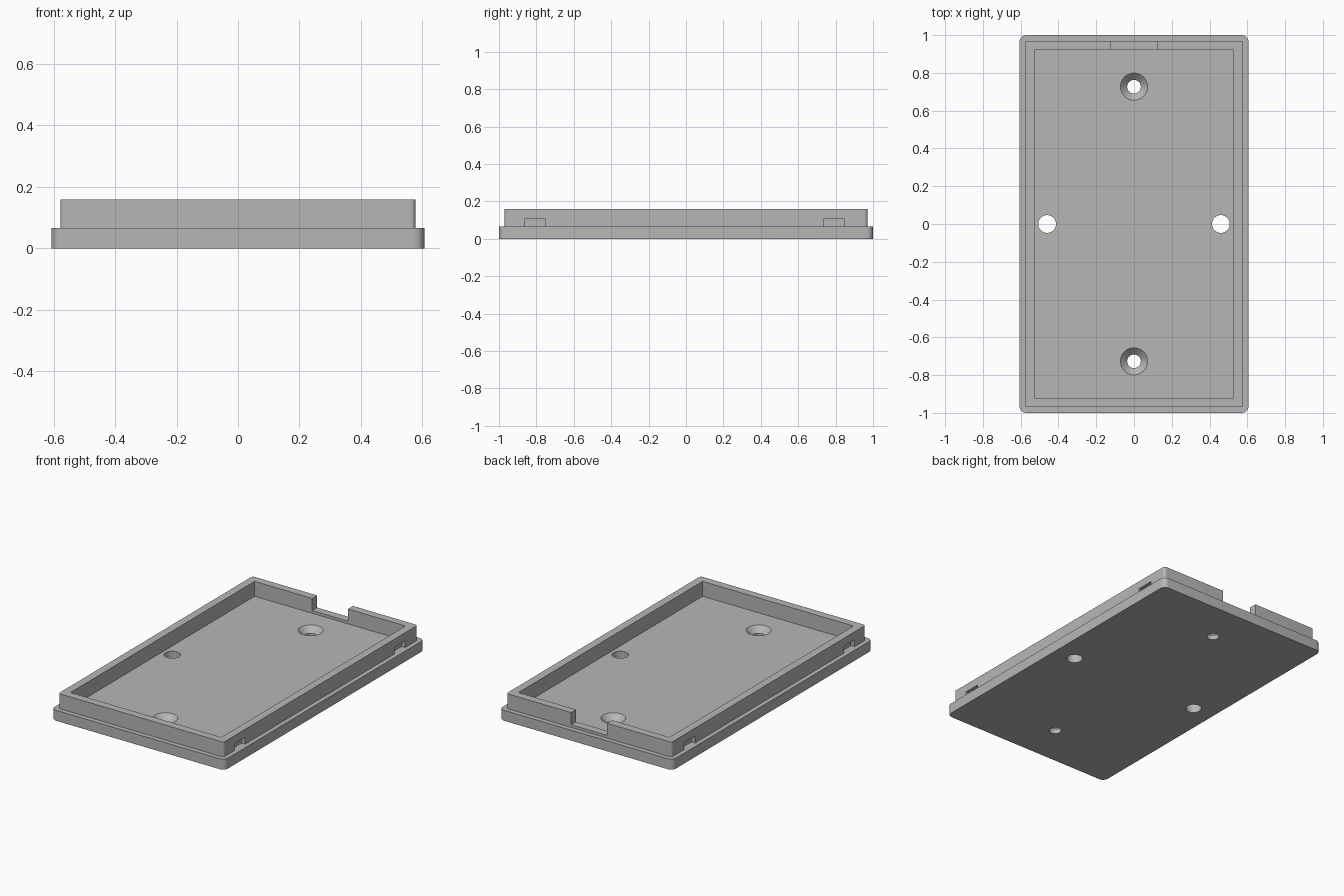
import bpy, bmesh, math

cube = bpy.data.objects.get("Cube")
if cube:
    bpy.data.objects.remove(cube, do_unlink=True)

grey = bpy.data.materials.new("plain grey")
grey.use_nodes = True
colour = (0.47, 0.47, 0.47, 1)
grey.diffuse_color = colour
grey.node_tree.nodes["Principled BSDF"].inputs["Base Color"].default_value = colour

BASE_TOP, RIM_TOP = 0.066, 0.16


def prism(name, outline, z0, z1):
    """Extrude a closed outline from z0 to z1."""
    bm = bmesh.new()
    face = bm.faces.new([bm.verts.new((x, y, z0)) for x, y in outline])
    geom = bmesh.ops.extrude_face_region(bm, geom=[face])["geom"]
    top = [v for v in geom if isinstance(v, bmesh.types.BMVert)]
    bmesh.ops.translate(bm, verts=top, vec=(0, 0, z1 - z0))
    return finish(name, bm)


def finish(name, bm):
    bmesh.ops.recalc_face_normals(bm, faces=bm.faces)
    mesh = bpy.data.meshes.new(name)
    bm.to_mesh(mesh)
    bm.free()
    mesh.materials.append(grey)
    obj = bpy.data.objects.new(name, mesh)
    bpy.context.collection.objects.link(obj)
    return obj


def rounded(hx, hy, r, steps=8):
    """Rounded rectangle outline, counter-clockwise."""
    pts = []
    for q, (sx, sy) in enumerate([(1, 1), (-1, 1), (-1, -1), (1, -1)]):
        for i in range(steps + 1):
            a = math.pi / 2 * (q + i / steps)
            pts.append((sx * (hx - r) + r * math.cos(a), sy * (hy - r) + r * math.sin(a)))
    return pts


def block(name, x0, x1, y0, y1, z0, z1):
    return prism(name, [(x0, y0), (x1, y0), (x1, y1), (x0, y1)], z0, z1)


def lathe(name, x, y, profile, sides=40):
    """Round cutter from (radius, z) pairs, bottom to top."""
    bm = bmesh.new()
    rings = [[bm.verts.new((x + r * math.cos(2 * math.pi * i / sides),
                            y + r * math.sin(2 * math.pi * i / sides), z))
              for i in range(sides)] for r, z in profile]
    for a, b in zip(rings, rings[1:]):
        for i in range(sides):
            j = (i + 1) % sides
            bm.faces.new((a[i], a[j], b[j], b[i]))
    bm.faces.new(rings[0])
    bm.faces.new(rings[-1])
    return finish(name, bm)


def combine(target, tool, operation):
    """Apply a boolean and discard the tool."""
    mod = target.modifiers.new("boolean", 'BOOLEAN')
    mod.operation, mod.solver, mod.object = operation, 'EXACT', tool
    bpy.context.view_layer.objects.active = target
    bpy.ops.object.modifier_apply(modifier=mod.name)
    bpy.data.objects.remove(tool, do_unlink=True)


# Raised rim: hollow frame with a cable notch at the back
rim = prism("rim", rounded(0.578, 0.97, 0.016), 0.03, RIM_TOP)
combine(rim, block("hollow", -0.528, 0.528, -0.92, 0.92, 0, 0.3), 'DIFFERENCE')
combine(rim, block("notch", -0.125, 0.125, 0.88, 1.1, 0.083, 0.3), 'DIFFERENCE')

# Shallow snap slots in both long sides
for side in (-1, 1):
    x0, x1 = sorted((side * 0.553, side * 0.7))
    for y0, y1 in ((-0.86, -0.754), (0.736, 0.845)):
        combine(rim, block("slot", x0, x1, y0, y1, 0.05, 0.11), 'DIFFERENCE')

# Base plate joined with the rim
tray = prism("tray", rounded(0.606, 1.0, 0.035), 0, BASE_TOP)
combine(tray, rim, 'UNION')

# Countersunk screw holes and plain side holes
for s in (-1, 1):
    combine(tray, lathe("screw_hole", 0, s * 0.727,
                        [(0.036, -0.1), (0.036, 0.03), (0.072, BASE_TOP), (0.072, 0.12)]), 'DIFFERENCE')
    combine(tray, lathe("side_hole", s * 0.46, 0, [(0.047, -0.1), (0.047, 0.12)]), 'DIFFERENCE')

# Smooth curved walls, sharp edges elsewhere
bpy.ops.object.select_all(action='DESELECT')
tray.select_set(True)
bpy.context.view_layer.objects.active = tray
bpy.ops.object.shade_smooth_by_angle(angle=math.radians(30))
